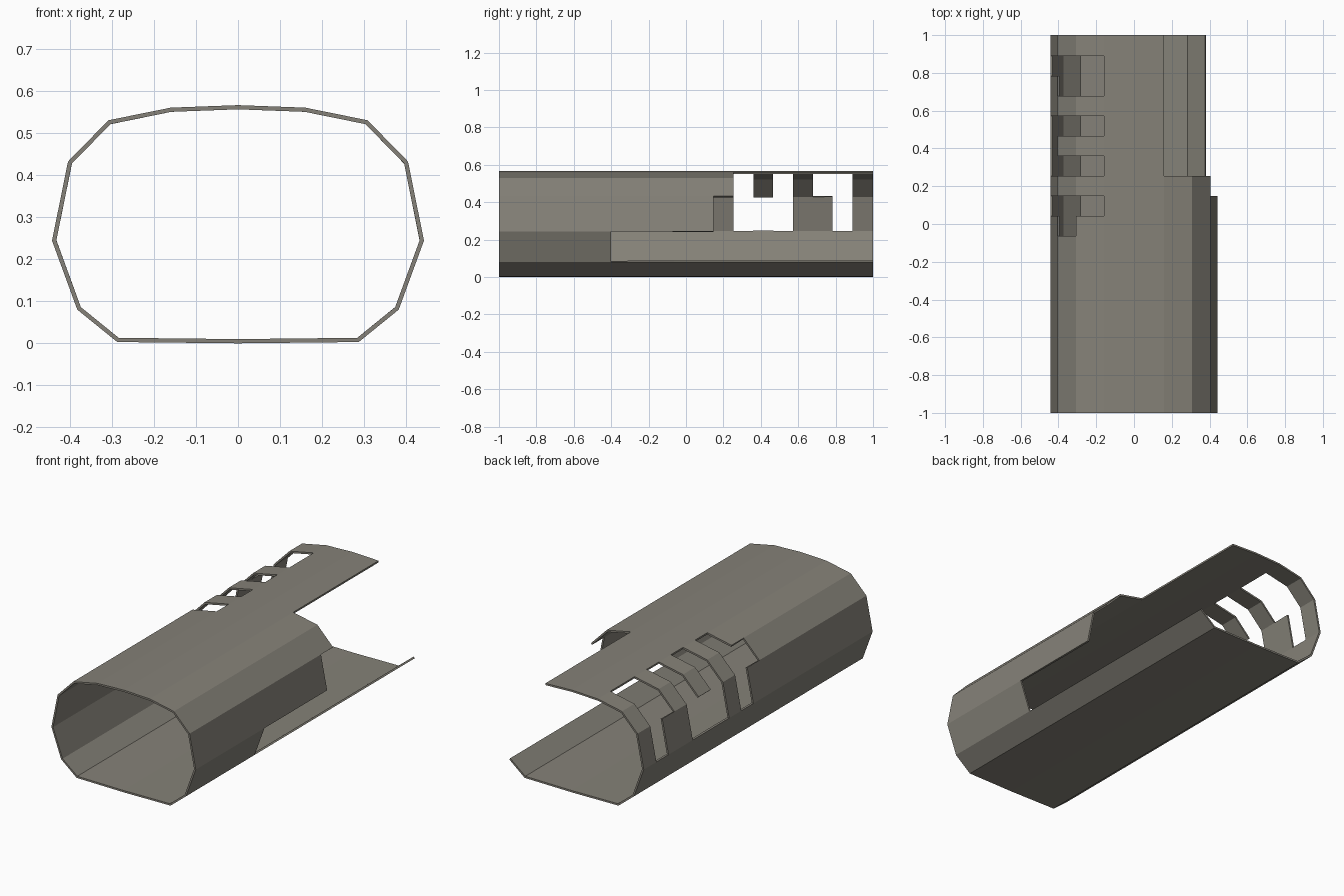
import bpy
import bmesh

if "Cube" in bpy.data.objects:
    bpy.data.objects.remove(bpy.data.objects["Cube"])

# Half cross-section of the shell, bottom centre to top centre (x, z)
HALF = [(0, 0), (0.287, 0.003), (0.382, 0.08), (0.442, 0.244),
        (0.404, 0.432), (0.308, 0.53), (0.16, 0.56), (0, 0.566)]
RING = HALF + [(-x, z) for x, z in HALF[-2:0:-1]]      # goes up the right, down the left

# Lengthwise stations; the side slots use an even pitch
SLOT = [0.89 - 0.106 * i for i in range(10)]
YS = [-1, -0.4] + SLOT[::-1] + [1]

# Right side: each band stops at its own station (band index -> cut start)
RIGHT_CUT = {2: -0.4, 3: SLOT[7], 4: SLOT[6], 5: SLOT[6]}
# Left side: slot cells removed (band index -> cells counted from the back)
LEFT_CUT = {8: {0, 1, 3, 5, 7},          # upper bevel
            9: {0, 1, 3, 5, 7, 8},       # shoulder
            10: {0, 3, 4, 5, 7}}         # upper side


def is_open(band, j):
    if band in RIGHT_CUT:
        return YS[j] > RIGHT_CUT[band] - 0.001
    cell = len(YS) - 3 - j               # 0 is the slot cell nearest the back
    return cell in LEFT_CUT.get(band, ())


metal = bpy.data.materials.new("warm grey metal")
metal.diffuse_color = (0.235, 0.222, 0.188, 1)
metal.use_nodes = True
metal.node_tree.nodes["Principled BSDF"].inputs["Base Color"].default_value = metal.diffuse_color

# Shell skin with its openings
bm = bmesh.new()
rows = [[bm.verts.new((x, y, z)) for x, z in RING] for y in YS]
n = len(RING)
for j in range(len(YS) - 1):
    for i in range(n):
        if not is_open(i, j):
            k = (i + 1) % n
            bm.faces.new((rows[j][i], rows[j + 1][i], rows[j + 1][k], rows[j][k]))
loose = [v for v in bm.verts if not v.link_faces]
bmesh.ops.delete(bm, geom=loose, context='VERTS')
bm.normal_update()
# Make the bottom face downward so that the skin points outward
bottom = min(bm.faces, key=lambda f: f.calc_center_median().z)
if bottom.normal.z > 0:
    bmesh.ops.reverse_faces(bm, faces=bm.faces[:])

mesh = bpy.data.meshes.new("slotted_shell")
bm.to_mesh(mesh)
bm.free()
mesh.materials.append(metal)
shell = bpy.data.objects.new("slotted_shell", mesh)
bpy.context.collection.objects.link(shell)

# Wall thickness, grown inward
wall = shell.modifiers.new("wall", 'SOLIDIFY')
wall.thickness = 0.01
wall.offset = -1
wall.use_even_offset = True
